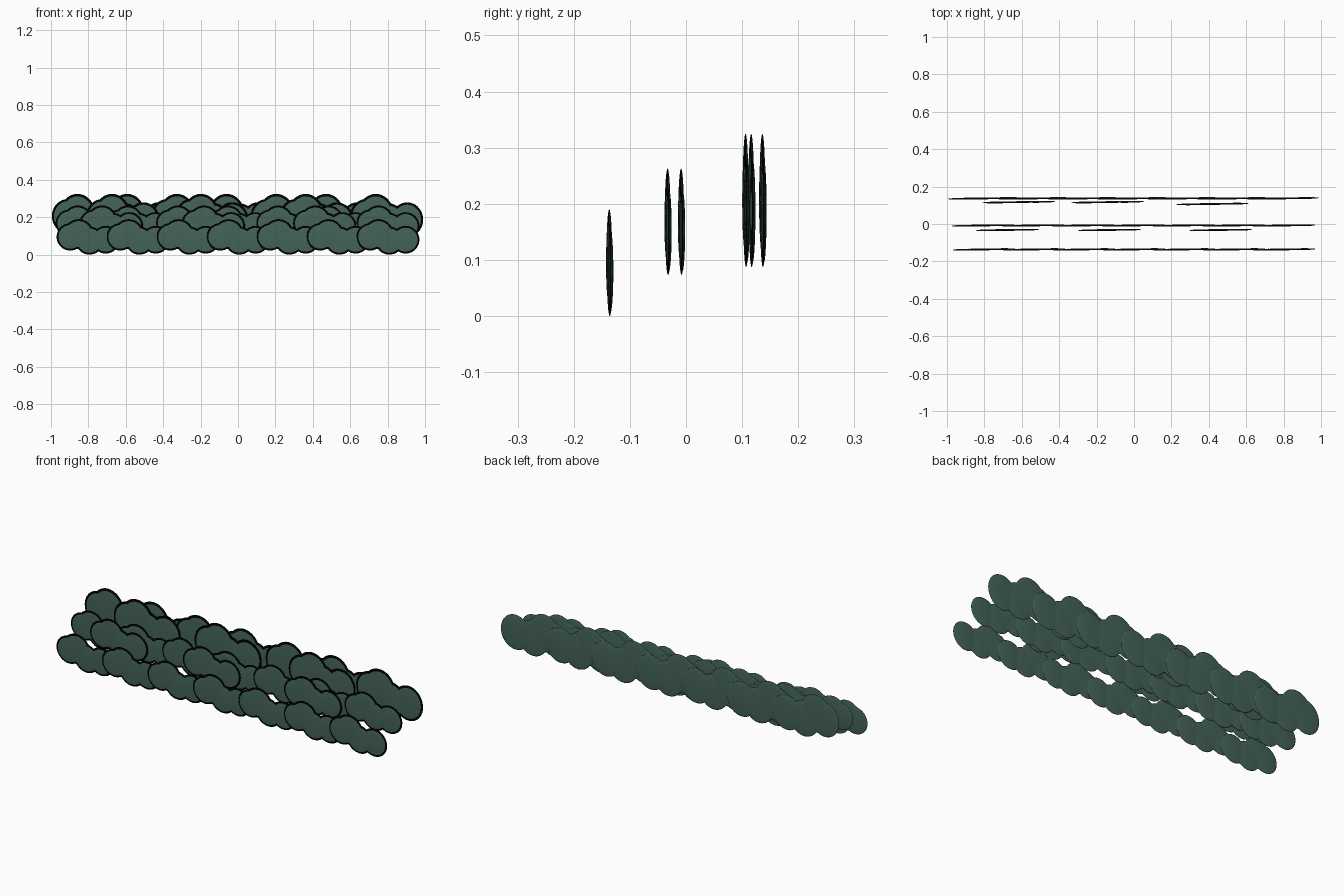
import bpy, bmesh, math
from mathutils import Matrix

if "Cube" in bpy.data.objects:
    bpy.data.objects.remove(bpy.data.objects["Cube"])


def material(name, col):
    m = bpy.data.materials.new(name)
    m.diffuse_color = (*col, 1)
    m.use_nodes = True
    m.node_tree.nodes["Principled BSDF"].inputs["Base Color"].default_value = m.diffuse_color
    return m


leaf = material("leaf green", (0.058, 0.127, 0.098))
ink = material("black outline", (0.0, 0.0, 0.0))

# lobes of one bush: x from left end, z from bottom, radius
LOBES = [(0.073, 0.095, 0.073), (0.118, 0.110, 0.080),
         (0.176, 0.075, 0.075), (0.263, 0.080, 0.074)]
WIDTH, HEIGHT, THICK = 0.337, 0.19, 0.005
TILT = 0.015


def bush_mesh(name, width, height):
    """Flat bush of overlapping lens-shaped lobes, black rim on the front."""
    bm = bmesh.new()
    sx, sz = width / WIDTH, height / HEIGHT
    for x, z, r in LOBES:
        made = bmesh.ops.create_uvsphere(bm, u_segments=36, v_segments=18, radius=1)
        verts = made["verts"]
        bmesh.ops.rotate(bm, verts=verts, matrix=Matrix.Rotation(math.pi / 2, 3, 'X'))
        for f in {f for v in verts for f in v.link_faces}:
            c = f.calc_center_median()
            f.smooth = True
            f.material_index = int(c.y < 0 and math.hypot(c.x, c.z) > 0.87)
        for v in verts:
            v.co = ((x + v.co.x * r) * sx - width / 2, v.co.y * THICK,
                    (z + v.co.z * r) * sz)
    me = bpy.data.meshes.new(name)
    bm.to_mesh(me)
    bm.free()
    me.materials.append(leaf)
    me.materials.append(ink)
    return me


def row(name, width, height, z, y, start, end, extras):
    """Seven evenly spaced bushes plus a few extra ones in front."""
    me = bush_mesh(name, width, height)
    step = (end - start - width) / 6
    places = [(start + i * step, y) for i in range(7)] + extras
    for i, (left, py) in enumerate(places):
        ob = bpy.data.objects.new(f"{name}_{i + 1}", me)
        ob.location = (left + width / 2, py, z)
        ob.rotation_euler.z = TILT
        bpy.context.collection.objects.link(ob)


# three rows, front to back, each higher than the last
row("front_bush", 0.337, 0.19, 0.0, -0.136, -0.97, 0.97, [])
row("middle_bush", 0.337, 0.19, 0.073, -0.008, -0.975, 0.97,
    [(-0.845, -0.032), (-0.30, -0.032), (0.295, -0.032)])
row("back_bush", 0.39, 0.238, 0.087, 0.137, -0.995, 0.99,
    [(-0.81, 0.117), (-0.335, 0.117), (0.225, 0.107)])
